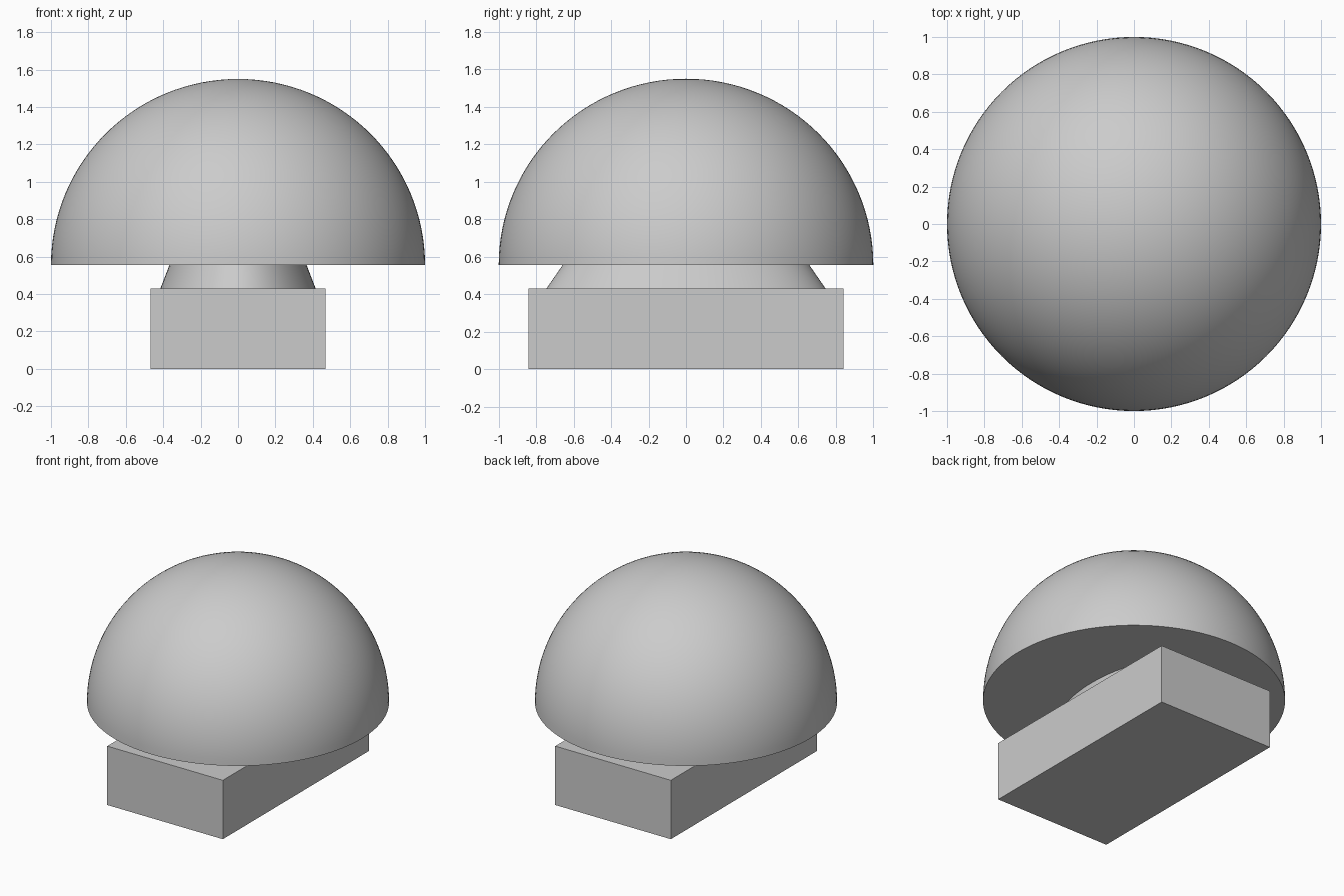
import bpy
import bmesh
from math import radians
from mathutils import Matrix

cube = bpy.data.objects.get("Cube")
if cube:
    bpy.data.objects.remove(cube, do_unlink=True)

BASE_TOP = 0.43
RIM = 0.555

# Single plain grey
grey = bpy.data.materials.new("light_grey")
grey.use_nodes = True
grey.diffuse_color = (0.6, 0.6, 0.6, 1)
grey.node_tree.nodes["Principled BSDF"].inputs["Base Color"].default_value = (0.6, 0.6, 0.6, 1)


def add_part(name, bm, scale, location, smooth=False):
    """Turn a bmesh into a named, coloured object with its scale baked in."""
    bmesh.ops.transform(bm, matrix=Matrix.Diagonal((*scale, 1)), verts=bm.verts)
    bmesh.ops.recalc_face_normals(bm, faces=bm.faces)
    mesh = bpy.data.meshes.new(name)
    bm.to_mesh(mesh)
    bm.free()
    mesh.materials.append(grey)
    obj = bpy.data.objects.new(name, mesh)
    obj.location = location
    bpy.context.collection.objects.link(obj)
    if smooth:
        bpy.ops.object.select_all(action='DESELECT')
        obj.select_set(True)
        bpy.context.view_layer.objects.active = obj
        bpy.ops.object.shade_smooth_by_angle(angle=radians(30))
    return obj


# Rectangular base block
bm = bmesh.new()
bmesh.ops.create_cube(bm, size=1)
add_part("base_block", bm, (0.934, 1.684, BASE_TOP), (0, 0, BASE_TOP / 2))

# Tapered oval neck, reaching just inside the dome
bm = bmesh.new()
neck_height = RIM - BASE_TOP + 0.01
bmesh.ops.create_cone(bm, cap_ends=True, segments=96, radius1=1, radius2=0.875, depth=1)
add_part("neck", bm, (0.415, 0.745, neck_height),
         (0, 0, BASE_TOP + neck_height / 2), smooth=True)

# Solid half-sphere dome with a flat underside
bm = bmesh.new()
bmesh.ops.create_uvsphere(bm, u_segments=128, v_segments=64, radius=1)
bmesh.ops.delete(bm, geom=[v for v in bm.verts if v.co.z < -0.001], context='VERTS')
bmesh.ops.holes_fill(bm, edges=[e for e in bm.edges if e.is_boundary], sides=0)
add_part("dome", bm, (1, 1, 0.995), (0, 0, RIM), smooth=True)
